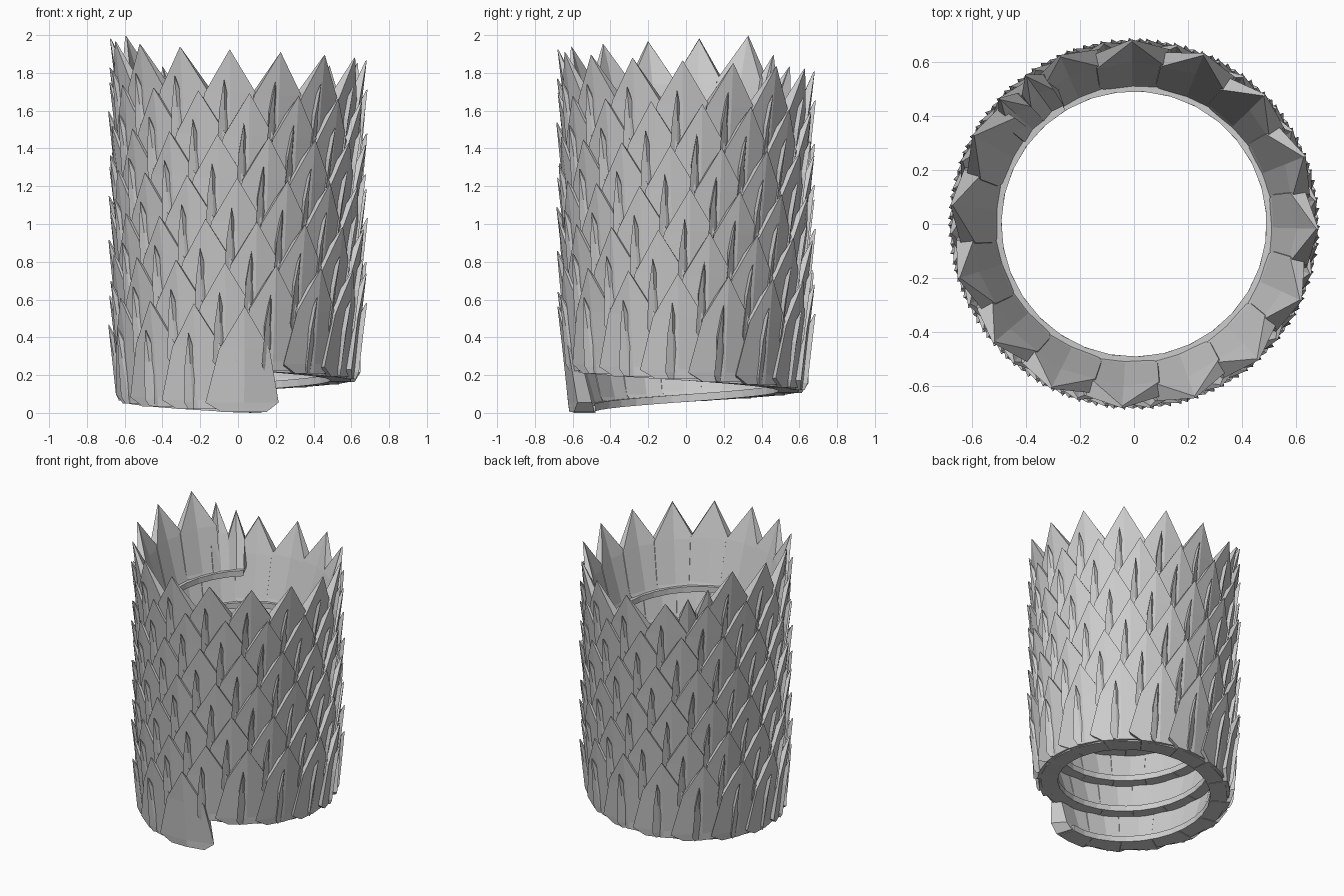
import bpy, math
from mathutils import Matrix, Vector

if "Cube" in bpy.data.objects:
    bpy.data.objects.remove(bpy.data.objects["Cube"])

PITCH = 0.226            # rise per turn
STEP = math.radians(23.05)
START = math.radians(273)
COUNT = 100


def make(name, verts, faces):
    me = bpy.data.meshes.new(name)
    me.from_pydata(verts, [], faces)
    me.update()
    ob = bpy.data.objects.new(name, me)
    bpy.context.collection.objects.link(ob)
    return ob


def height(turned):
    return PITCH * turned / (2 * math.pi)


# One folded, tapering scale: x tangential, y radial, z up
# rows: base, flared foot, shoulder (left, ridge, right), then the tip
OUTER = [(-.12, .60, 0), (0, .618, 0), (.12, .612, 0),
         (-.185, .585, .05), (0, .625, .05), (.205, .615, .05),
         (-.135, .63, .33), (0, .655, .33), (.135, .645, .33), (0, .682, .56)]
INNER = [(-.09, .49, 0), (0, .495, 0), (.09, .49, 0),
         (-.12, .505, .05), (0, .515, .05), (.12, .505, .05),
         (-.13, .575, .33), (0, .60, .33), (.13, .575, .33), (0, .674, .555)]
SIDE = [(0, 1, 4, 3), (1, 2, 5, 4), (3, 4, 7, 6), (4, 5, 8, 7),
        (6, 7, 9), (7, 8, 9)]
RIM = [0, 1, 2, 5, 8, 9, 6, 3]
N = len(OUTER)
FACES = SIDE + [tuple(i + N for i in reversed(f)) for f in SIDE]
FACES += [(b, a, a + N, b + N) for a, b in zip(RIM, RIM[1:] + RIM[:1])]

verts, faces = [], []


def add_scale(turned, wide=1.0, tall=1.0, lean=0.0, yaw=0.0, inner=0.0):
    rot = Matrix.Rotation(START - turned - math.pi / 2, 4, 'Z')
    base = len(verts)
    for x, y, z in OUTER + INNER:
        y = max(inner, y + lean * z + yaw * x)
        p = rot @ Vector((x * wide, y, z * tall))
        verts.append((p.x, p.y, p.z + height(turned) + .005))
    faces.extend(tuple(i + base for i in f) for f in FACES)


for i in range(COUNT):
    add_scale(i * STEP)
    # slim blade standing proud of each scale
    if i:
        add_scale(i * STEP + math.radians(2.5), .2, .72, .01, .16, .6)
last = (COUNT - 1) * STEP
# Small scales closing the upper end
for extra, wide, tall in ((14, .45, .8), (25, .4, .68)):
    add_scale(last + math.radians(extra), wide, tall)
make("spiral_scales", verts, faces)

# Helical band that carries the scales
verts, faces = [], []
first, end = -math.radians(9), last + math.radians(30)
n = 200
for i in range(n + 1):
    t = first + (end - first) * i / n
    a = START - t
    z = max(0, height(t))
    for r, h in ((.49, 0), (.6, 0), (.6, .04), (.49, .04)):
        verts.append((r * math.cos(a), r * math.sin(a), z + h))
    if i:
        b, c = 4 * (i - 1), 4 * i
        for k in range(4):
            m = (k + 1) % 4
            faces.append((b + k, b + m, c + m, c + k))
faces += [(3, 2, 1, 0), tuple(4 * n + k for k in range(4))]
make("spiral_band", verts, faces)
